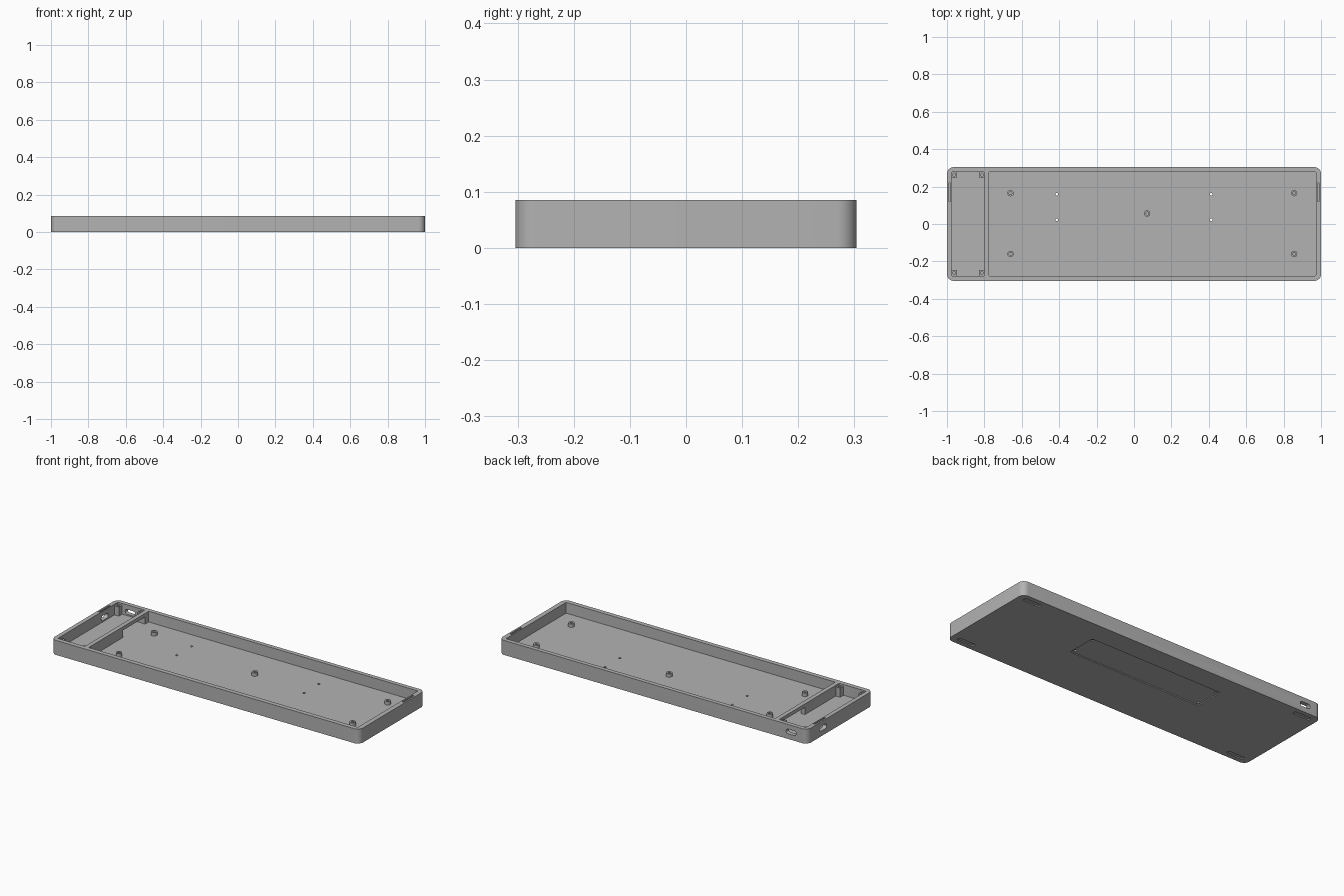
import bpy
import bmesh
import math
from mathutils import Vector

if "Cube" in bpy.data.objects:
    bpy.data.objects.remove(bpy.data.objects["Cube"], do_unlink=True)

# Overall sizes
HEIGHT = 0.085
FLOOR = 0.022
HALF_Y = 0.304

grey = bpy.data.materials.new("plain grey")
grey.use_nodes = True
grey.diffuse_color = (0.45, 0.45, 0.45, 1)
grey.node_tree.nodes["Principled BSDF"].inputs["Base Color"].default_value = grey.diffuse_color


def finish(name, bm):
    mesh = bpy.data.meshes.new(name)
    bmesh.ops.recalc_face_normals(bm, faces=bm.faces)
    bm.to_mesh(mesh)
    bm.free()
    mesh.materials.append(grey)
    obj = bpy.data.objects.new(name, mesh)
    bpy.context.collection.objects.link(obj)
    return obj


def block(name, low, high, radius=0, axis=2, segments=6):
    """Box between two corners, with edges along one axis rounded."""
    low, high = Vector(low), Vector(high)
    bm = bmesh.new()
    bmesh.ops.create_cube(bm, size=1)
    for v in bm.verts:
        v.co = Vector(a + (b - a) * (c + 0.5) for a, b, c in zip(low, high, v.co))
    if radius:
        edges = [e for e in bm.edges
                 if abs(e.verts[0].co[axis] - e.verts[1].co[axis]) > 1e-5]
        bmesh.ops.bevel(bm, geom=edges, offset=radius, segments=segments,
                        profile=0.5, affect='EDGES')
    return finish(name, bm)


def cylinder(name, x, y, z0, z1, radius, sides=24):
    bm = bmesh.new()
    bmesh.ops.create_cone(bm, cap_ends=True, segments=sides,
                          radius1=radius, radius2=radius, depth=z1 - z0)
    bmesh.ops.translate(bm, verts=bm.verts, vec=(x, y, (z0 + z1) / 2))
    return finish(name, bm)


def select(obj):
    bpy.ops.object.select_all(action='DESELECT')
    obj.select_set(True)
    bpy.context.view_layer.objects.active = obj


def cut(obj, cutter):
    mod = obj.modifiers.new("cut", 'BOOLEAN')
    mod.operation = 'DIFFERENCE'
    mod.solver = 'EXACT'
    mod.object = cutter
    select(obj)
    bpy.ops.object.modifier_apply(modifier=mod.name)
    bpy.data.objects.remove(cutter, do_unlink=True)


def smooth(obj):
    select(obj)
    bpy.ops.object.shade_smooth_by_angle(angle=math.radians(30))


# Tray body with a large bay and a narrow side compartment
tray = block("tray_body", (-1, -HALF_Y, 0), (1, HALF_Y, HEIGHT), 0.035, segments=8)
cut(tray, block("main_bay", (-0.775, -0.277, FLOOR), (0.972, 0.279, 0.2), 0.004, segments=2))
cut(tray, block("side_bay", (-0.975, -0.277, FLOOR), (-0.8, 0.279, 0.2), 0.004, segments=2))

# Cable opening beneath the top of the divider
cut(tray, block("cable_opening", (-0.82, 0.04, FLOOR), (-0.76, 0.245, 0.064)))

# Rounded ports in the back wall and the end wall
cut(tray, block("back_port", (-0.928, 0.26, 0.03), (-0.862, 0.35, 0.058), 0.0135, axis=1))
cut(tray, block("end_port", (-1.05, 0.125, 0.03), (-0.96, 0.19, 0.058), 0.0135, axis=0))

# Narrow slots in the rim at both ends
for side in (-1, 1):
    xs = sorted((side * 0.98, side * 0.99))
    cut(tray, block("rim_slot", (xs[0], 0.12, 0.062), (xs[1], 0.22, 0.1)))

# Shallow underside recesses: plate seat and four foot strips
cut(tray, block("plate_seat", (-0.43, 0.003, -0.02), (0.43, 0.178, 0.006), 0.006, segments=3))
for sx in (-1, 1):
    for sy in (-1, 1):
        x, y = sx * 0.905, sy * 0.265
        cut(tray, block("foot_recess", (x - 0.055, y - 0.012, -0.02),
                        (x + 0.055, y + 0.012, 0.006), 0.01, segments=4))

# Small screw holes through the floor
for x in (-0.413, 0.413):
    for y in (0.022, 0.16):
        cut(tray, cylinder("screw_hole", x, y, -0.05, 0.05, 0.007, 16))
smooth(tray)

# Ring standoffs on the main floor
for i, (x, y) in enumerate([(-0.66, 0.165), (-0.66, -0.16), (0.07, 0.056),
                            (0.856, 0.165), (0.856, -0.16)]):
    post = cylinder(f"standoff_{i + 1}", x, y, FLOOR - 0.004, FLOOR + 0.02, 0.017)
    cut(post, cylinder("bore", x, y, FLOOR, 0.2, 0.008, 16))
    smooth(post)

# Square screw posts in the corners of the side compartment
for x in (-0.962, -0.813):
    for y in (-0.262, 0.264):
        post = block("corner_post", (x - 0.015, y - 0.0165, FLOOR - 0.004),
                     (x + 0.015, y + 0.0165, HEIGHT - 0.01))
        cut(post, cylinder("bore", x, y, FLOOR + 0.015, 0.2, 0.008, 16))
        smooth(post)
